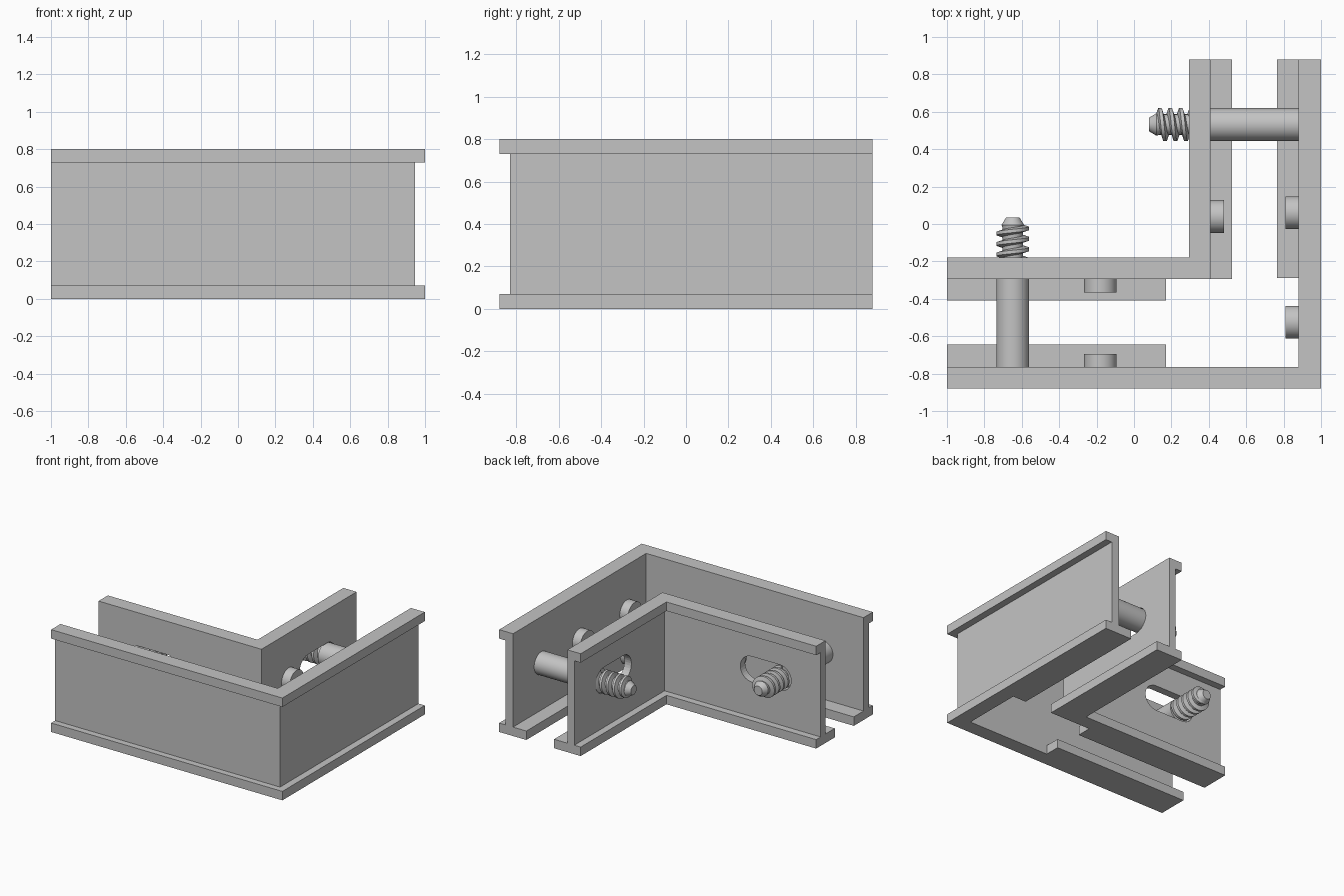
import bpy, bmesh, math
from mathutils import Matrix

if "Cube" in bpy.data.objects:
    bpy.data.objects.remove(bpy.data.objects["Cube"])

grey = bpy.data.materials.new("light_grey")
grey.diffuse_color = (0.55, 0.55, 0.55, 1)
grey.use_nodes = True
grey.node_tree.nodes["Principled BSDF"].inputs["Base Color"].default_value = grey.diffuse_color
AXIS_Z = 0.44   # height of every screw, peg and slot
R = 0.0875      # screw and peg radius


def finish(name, bm, smooth=False):
    bmesh.ops.recalc_face_normals(bm, faces=bm.faces)
    me = bpy.data.meshes.new(name)
    bm.to_mesh(me)
    bm.free()
    me.materials.append(grey)
    ob = bpy.data.objects.new(name, me)
    bpy.context.collection.objects.link(ob)
    if smooth:
        bpy.ops.object.select_all(action='DESELECT')
        ob.select_set(True)
        bpy.context.view_layer.objects.active = ob
        bpy.ops.object.shade_smooth_by_angle(angle=math.radians(35))
    return ob


def prism(name, pts, z0, z1):
    """Extrude a plan outline from z0 to z1."""
    bm = bmesh.new()
    f = bm.faces.new([bm.verts.new((x, y, z0)) for x, y in pts])
    ext = bmesh.ops.extrude_face_region(bm, geom=[f])
    bmesh.ops.translate(bm, vec=(0, 0, z1 - z0),
                        verts=[v for v in ext["geom"] if isinstance(v, bmesh.types.BMVert)])
    return finish(name, bm)


def ell(x0, x1, y0, y1):
    """L-shaped outline: front arm y0..y1, right arm x0..x1."""
    return [(-1, y0), (x1, y0), (x1, 0.88), (x0, 0.88), (x0, y1), (-1, y1)]


# Outer bracket: top flange, recessed web, wide notched bottom flange
prism("outer_top_flange", ell(0.88, 1, -0.88, -0.765), 0.73, 0.8)
prism("outer_web", ell(0.88, 0.945, -0.83, -0.765), 0.07, 0.73)
prism("outer_bottom_flange",
      [(-1, -0.88), (1, -0.88), (1, 0.88), (0.765, 0.88), (0.765, -0.29), (0.88, -0.29),
       (0.88, -0.765), (0.17, -0.765), (0.17, -0.645), (-1, -0.645)], 0, 0.07)

# Inner bracket
prism("inner_top_flange", ell(0.295, 0.41, -0.295, -0.18), 0.73, 0.8)
inner_web = prism("inner_web", ell(0.35, 0.41, -0.295, -0.235), 0.07, 0.73)
prism("inner_bottom_flange",
      [(-1, -0.41), (0.17, -0.41), (0.17, -0.295), (0.525, -0.295), (0.525, 0.88),
       (0.295, 0.88), (0.295, -0.18), (-1, -0.18)], 0, 0.07)

# Rotations taking local +z to +y (front arm) and to -x (right arm)
TO_Y = Matrix.Rotation(-math.pi / 2, 4, 'X')
TO_NEG_X = Matrix.Rotation(math.pi / 2, 4, 'Z') @ TO_Y


def slot_cutter(name, loc, rot):
    """Rounded slot along local x, cut through the inner web."""
    r, half, pts = 0.1, 0.12, []
    for i in range(34):
        a = -math.pi / 2 + math.pi * (i % 17) / 16 + (math.pi if i > 16 else 0)
        pts.append((r * math.cos(a) + (half if i < 17 else -half), r * math.sin(a)))
    ob = prism(name, pts, -0.1, 0.1)
    ob.matrix_world = Matrix.Translation(loc) @ rot
    ob.hide_render = True
    ob.hide_set(True)
    ob.display_type = 'WIRE'
    mod = inner_web.modifiers.new(name, 'BOOLEAN')
    mod.operation, mod.object, mod.solver = 'DIFFERENCE', ob, 'EXACT'


slot_cutter("front_slot_cutter", (-0.525, -0.265, AXIS_Z), TO_Y)
slot_cutter("right_slot_cutter", (0.38, 0.395, AXIS_Z), TO_NEG_X)


def cylinder_peg(name, loc, rot):
    bm = bmesh.new()
    bmesh.ops.create_cone(bm, cap_ends=True, segments=40, radius1=R, radius2=R, depth=0.07,
                          matrix=Matrix.Translation((0, 0, 0.035)))
    finish(name, bm, True).matrix_world = Matrix.Translation(loc) @ rot


# Short pegs; those on the inner bracket point back toward the outer one
cylinder_peg("outer_front_peg", (-0.18, -0.765, AXIS_Z), TO_Y)
cylinder_peg("inner_front_peg", (-0.18, -0.365, AXIS_Z), TO_Y)
cylinder_peg("outer_right_peg", (0.88, 0.06, AXIS_Z), TO_NEG_X)
cylinder_peg("outer_corner_peg", (0.88, -0.525, AXIS_Z), TO_NEG_X)
cylinder_peg("inner_right_peg", (0.48, 0.04, AXIS_Z), TO_NEG_X)


def screw(name, loc, rot):
    place = Matrix.Translation(loc) @ rot
    # Smooth shank, thinner core and chamfered tip
    bm = bmesh.new()
    prof = [(R, 0), (R, 0.5), (0.055, 0.5), (0.055, 0.745), (0.06, 0.76), (0.036, 0.8)]
    n = 40
    rings = [[bm.verts.new((r * math.cos(2 * math.pi * i / n), r * math.sin(2 * math.pi * i / n), s))
              for i in range(n)] for r, s in prof]
    for a, b in zip(rings, rings[1:]):
        for i in range(n):
            bm.faces.new((a[i], a[(i + 1) % n], b[(i + 1) % n], b[i]))
    bm.faces.new(rings[0])
    bm.faces.new(rings[-1])
    finish(name + "_shank", bm, True).matrix_world = place
    # Helical thread ridge with a trapezoid section
    bm = bmesh.new()
    pitch, turns, end, steps = 0.056, 4.25, 0.742, 32
    rows = []
    for k in range(int(turns * steps) + 9):
        t = k / steps - turns                       # turns before the thread end
        a, s = 2 * math.pi * t, end + pitch * t
        crest = R - max(0, t) / 0.25 * 0.03         # run-out past the end
        rows.append([bm.verts.new((r * math.cos(a), r * math.sin(a), s + ds))
                     for r, ds in ((0.05, -0.02), (crest, -0.009), (crest, 0.009), (0.05, 0.02))])
    for p, q in zip(rows, rows[1:]):
        for j in range(4):
            bm.faces.new((p[j], p[(j + 1) % 4], q[(j + 1) % 4], q[j]))
    bm.faces.new(rows[0])
    bm.faces.new(rows[-1])
    finish(name + "_thread", bm, True).matrix_world = place


screw("front_screw", (-0.648, -0.765, AXIS_Z), TO_Y)
screw("right_screw", (0.88, 0.532, AXIS_Z), TO_NEG_X)
